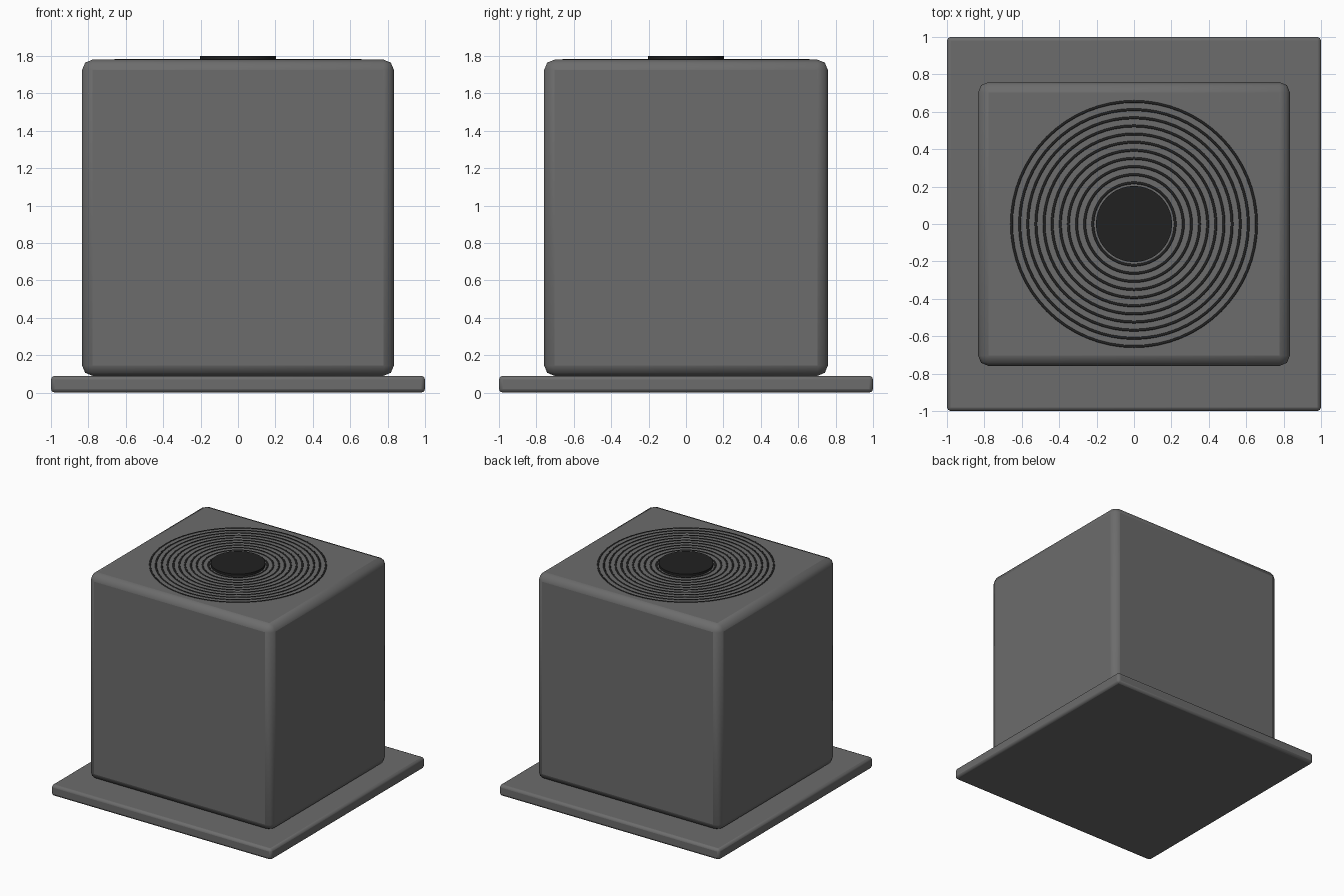
import bpy
import math

if "Cube" in bpy.data.objects:
    bpy.data.objects.remove(bpy.data.objects["Cube"])


def material(name, v):
    m = bpy.data.materials.new(name)
    m.diffuse_color = (v, v, v, 1)
    m.use_nodes = True
    m.node_tree.nodes["Principled BSDF"].inputs["Base Color"].default_value = m.diffuse_color
    return m


grey = material("dark_grey", 0.15)
black = material("black", 0.015)


def finish(name, mat):
    ob = bpy.context.object
    ob.name = name
    ob.data.materials.append(mat)
    bpy.ops.object.shade_smooth_by_angle(angle=math.radians(40))
    return ob


def rounded_box(name, sx, sy, z0, z1, bevel):
    bpy.ops.mesh.primitive_cube_add(size=1, location=(0, 0, (z0 + z1) / 2))
    bpy.context.object.scale = (sx, sy, z1 - z0)
    bpy.ops.object.transform_apply(location=False, rotation=False, scale=True)
    ob = finish(name, grey)
    b = ob.modifiers.new("rounded_edges", 'BEVEL')
    b.width = bevel
    b.segments = 2


# Base plate and housing
rounded_box("base_plate", 2.0, 2.0, 0.0, 0.09, 0.02)
rounded_box("housing", 1.667, 1.517, 0.09, 1.78, 0.055)

# Fan grille: concentric wires set almost flush in the top
for i in range(11):
    bpy.ops.mesh.primitive_torus_add(major_radius=0.22 + 0.0435 * i, minor_radius=0.008,
                                     major_segments=64, minor_segments=10,
                                     location=(0, 0, 1.776))
    finish(f"grille_ring_{i + 1}", black)

# Raised hub disc in the middle of the grille
bpy.ops.mesh.primitive_cylinder_add(vertices=64, radius=0.203, depth=0.03,
                                    location=(0, 0, 1.785))
finish("grille_hub", black)
